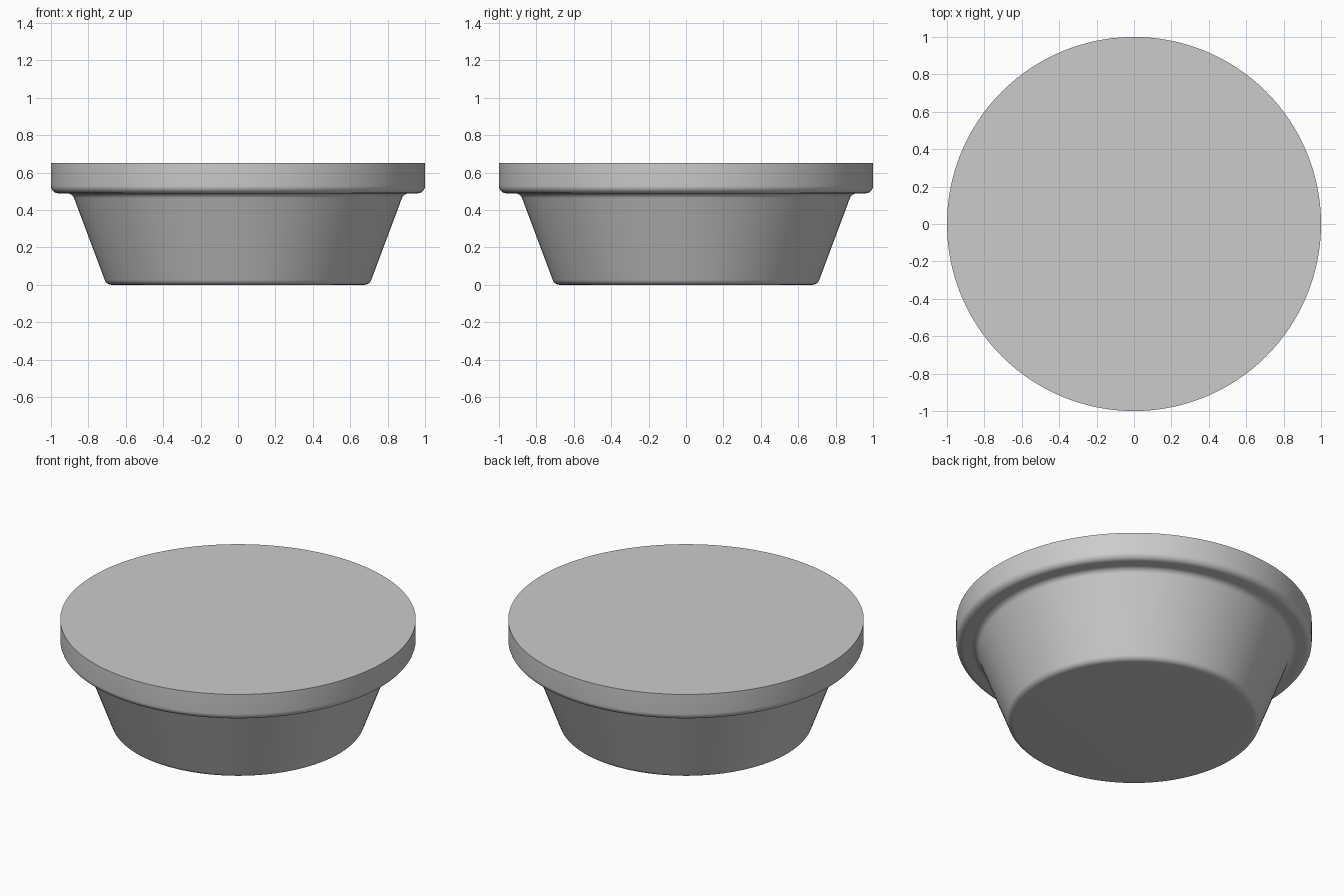
import bpy, bmesh, math
from mathutils import Vector

cube = bpy.data.objects.get("Cube")
if cube:
    bpy.data.objects.remove(cube)

SEGMENTS = 128
FILLET = 0.04


def fillet(before, corner, after, radius, steps=8):
    """Round one corner of a profile with a tangent arc."""
    a = (Vector(before) - Vector(corner)).normalized()
    b = (Vector(after) - Vector(corner)).normalized()
    half = a.angle(b) / 2
    reach = radius / math.tan(half)
    centre = Vector(corner) + (a + b).normalized() * radius / math.sin(half)
    start = Vector(corner) + a * reach - centre
    end = Vector(corner) + b * reach - centre
    sweep = start.angle(end)
    return [centre + (start * math.sin((1 - t) * sweep) + end * math.sin(t * sweep)) / math.sin(sweep)
            for t in (i / steps for i in range(steps + 1))]


# Half profile as (radius, height): base, sloped wall, ledge, rim
corners = [(0, 0), (0.703, 0), (0.886, 0.489), (1, 0.489), (1, 0.652)]
profile = []
for before, corner, after in zip(corners, corners[1:], corners[2:]):
    profile += fillet(before, corner, after, FILLET)
profile.append(Vector(corners[-1]))

# Lathe the profile and close both ends with flat discs
bm = bmesh.new()
rings = []
for r, z in profile:
    angles = [2 * math.pi * i / SEGMENTS for i in range(SEGMENTS)]
    rings.append([bm.verts.new((r * math.cos(a), r * math.sin(a), z)) for a in angles])
for low, high in zip(rings, rings[1:]):
    for i in range(SEGMENTS):
        j = (i + 1) % SEGMENTS
        bm.faces.new((low[i], low[j], high[j], high[i]))
bm.faces.new(rings[0][::-1])
bm.faces.new(rings[-1])
mesh = bpy.data.meshes.new("flanged_plug")
bm.to_mesh(mesh)
bm.free()

plug = bpy.data.objects.new("flanged_plug", mesh)
bpy.context.collection.objects.link(plug)

# Plain grey finish
grey = bpy.data.materials.new("light_grey")
grey.use_nodes = True
colour = (0.6, 0.6, 0.6, 1)
grey.diffuse_color = colour
grey.node_tree.nodes["Principled BSDF"].inputs["Base Color"].default_value = colour
mesh.materials.append(grey)

bpy.ops.object.select_all(action="DESELECT")
plug.select_set(True)
bpy.context.view_layer.objects.active = plug
bpy.ops.object.shade_smooth_by_angle(angle=math.radians(35))
